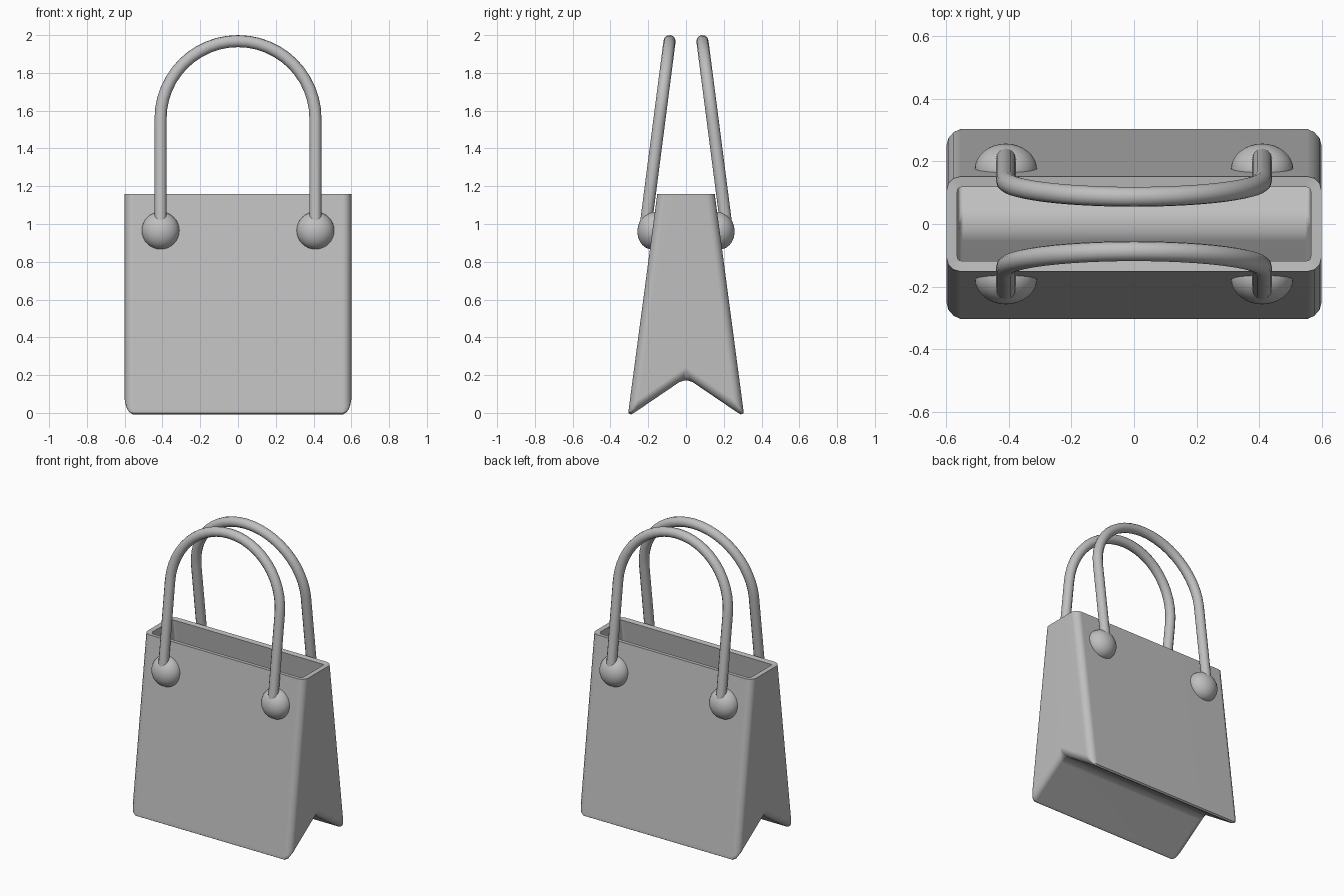
import bpy, bmesh, math
from mathutils import Matrix

cube = bpy.data.objects.get("Cube")
if cube:
    bpy.data.objects.remove(cube, do_unlink=True)

SHADE = (0.52, 0.52, 0.52, 1)
grey = bpy.data.materials.new("mid_grey")
grey.use_nodes = True
grey.diffuse_color = SHADE
grey.node_tree.nodes["Principled BSDF"].inputs["Base Color"].default_value = SHADE

HALF_WIDTH, TOP = 0.6, 1.16
TILT = math.atan2(0.15, TOP)      # lean of the front and back panels
HANDLE_X, TUBE = 0.41, 0.032


def finish(name, bm):
    mesh = bpy.data.meshes.new(name)
    bm.to_mesh(mesh)
    bm.free()
    obj = bpy.data.objects.new(name, mesh)
    bpy.context.collection.objects.link(obj)
    mesh.materials.append(grey)
    return obj


def activate(obj):
    bpy.ops.object.select_all(action='DESELECT')
    obj.select_set(True)
    bpy.context.view_layer.objects.active = obj


def smooth(obj, angle=35):
    activate(obj)
    bpy.ops.object.shade_smooth_by_angle(angle=math.radians(angle))


# Bag body: folded profile run across the width, top left open
profile = [(-0.309, -0.023), (0, 0.187), (0.309, -0.023), (0.152, TOP), (-0.152, TOP)]
bm = bmesh.new()
end = bm.faces.new([bm.verts.new((-HALF_WIDTH, y, z)) for y, z in profile])
run = bmesh.ops.extrude_face_region(bm, geom=[end], use_keep_orig=True)
moved = [g for g in run["geom"] if isinstance(g, bmesh.types.BMVert)]
bmesh.ops.translate(bm, verts=moved, vec=(2 * HALF_WIDTH, 0, 0))
bmesh.ops.recalc_face_normals(bm, faces=bm.faces)
lid = [f for f in bm.faces if all(v.co.z > TOP - 0.01 for v in f.verts)]
bmesh.ops.delete(bm, geom=lid, context='FACES')
bmesh.ops.bevel(bm, geom=[e for e in bm.edges if not e.is_boundary], offset=0.045,
                offset_type='OFFSET', segments=3, profile=0.5, affect='EDGES',
                clamp_overlap=True)
body = finish("bag_body", bm)
wall = body.modifiers.new("wall", 'SOLIDIFY')
wall.thickness = 0.034
wall.offset = -1
wall.use_even_offset = True
activate(body)
bpy.ops.object.modifier_apply(modifier=wall.name)
smooth(body, 50)
flat = body.modifiers.new("flat_panels", 'WEIGHTED_NORMAL')
flat.keep_sharp = True


# Handle: tube along two straight legs and a half-circle arch
def handle(name, side):
    base, spring, top = 0.98, 1.558, 1.968
    path = [(-HANDLE_X, base)]
    steps = 24
    for i in range(steps + 1):
        a = math.pi * (1 - i / steps)
        path.append((HANDLE_X * math.cos(a), spring + (top - spring) * math.sin(a)))
    path.append((HANDLE_X, base))
    curve = bpy.data.curves.new(name, 'CURVE')
    curve.dimensions = '3D'
    curve.bevel_depth = TUBE
    curve.bevel_resolution = 4
    curve.use_fill_caps = True
    line = curve.splines.new('POLY')
    line.points.add(len(path) - 1)
    for p, (x, z) in zip(line.points, path):
        p.co = (x, side * (0.087 + (top - z) * math.tan(TILT)), z, 1)
    helper = bpy.data.objects.new(name + "_path", curve)
    bpy.context.collection.objects.link(helper)
    mesh = bpy.data.meshes.new_from_object(helper.evaluated_get(
        bpy.context.evaluated_depsgraph_get()))
    bpy.data.objects.remove(helper, do_unlink=True)
    mesh.materials.clear()
    mesh.materials.append(grey)
    obj = bpy.data.objects.new(name, mesh)
    bpy.context.collection.objects.link(obj)
    smooth(obj)


# Knob: flattened half ball seated on the panel
def knob(name, x, side):
    bm = bmesh.new()
    bmesh.ops.create_uvsphere(bm, u_segments=32, v_segments=16, radius=0.1)
    bmesh.ops.scale(bm, verts=bm.verts, vec=(1, 0.83, 1))
    bmesh.ops.bisect_plane(bm, geom=bm.verts[:] + bm.edges[:] + bm.faces[:],
                           plane_co=(0, -side * 0.01, 0), plane_no=(0, -side, 0),
                           clear_outer=True)
    bmesh.ops.holes_fill(bm, edges=[e for e in bm.edges if e.is_boundary])
    bmesh.ops.transform(bm, verts=bm.verts, matrix=Matrix.Translation(
        (x, side * 0.174, 0.965)) @ Matrix.Rotation(side * TILT, 4, 'X'))
    bmesh.ops.recalc_face_normals(bm, faces=bm.faces)
    smooth(finish(name, bm))


for word, side in (("front", -1), ("back", 1)):
    handle(word + "_handle", side)
    for hand, x in (("left", HANDLE_X), ("right", -HANDLE_X)):
        knob(f"{word}_{hand}_knob", x, side)
